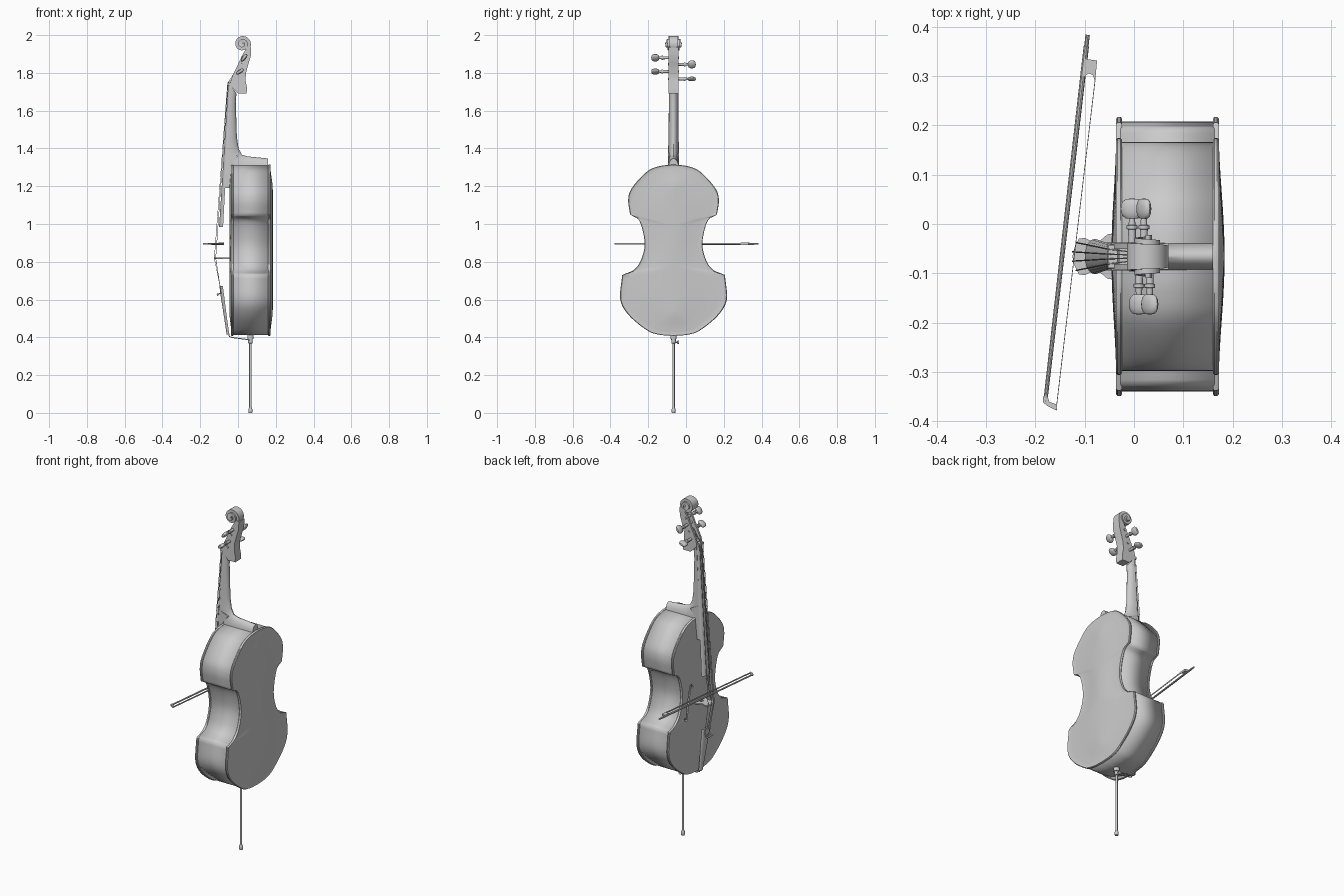
import bpy, bmesh
from math import sin, cos, pi, radians
from mathutils import Vector

if "Cube" in bpy.data.objects:
    bpy.data.objects.remove(bpy.data.objects["Cube"])

CY = -0.066   # symmetry plane of the instrument


def mesh(name, verts, faces, y0=CY):
    bm = bmesh.new()
    vs = [bm.verts.new((x, y + y0, z)) for x, y, z in verts]
    for f in faces:
        bm.faces.new([vs[i] for i in f])
    bmesh.ops.remove_doubles(bm, verts=bm.verts, dist=1e-5)
    bmesh.ops.recalc_face_normals(bm, faces=bm.faces)
    me = bpy.data.meshes.new(name)
    bm.to_mesh(me)
    bm.free()
    ob = bpy.data.objects.new(name, me)
    bpy.context.collection.objects.link(ob)
    return ob


def loft(name, rings, caps=True, y0=CY):
    n = len(rings[0])
    faces = [(k*n + i, k*n + (i+1) % n, (k+1)*n + (i+1) % n, (k+1)*n + i)
             for k in range(len(rings)-1) for i in range(n)]
    if caps:
        faces += [tuple(range(n)), tuple(range((len(rings)-1)*n, len(rings)*n))]
    return mesh(name, [p for r in rings for p in r], faces, y0)


def extrude(name, pts, vec, y0=CY):
    return loft(name, [pts, [tuple(Vector(p) + Vector(vec)) for p in pts]], True, y0)


def half_round(flat, crown, w, n=10):
    # flat side at one (x, z) point, crown at another, half width w
    return [(flat[0] + (crown[0]-flat[0])*sin(pi*i/n), w*cos(pi*i/n),
             flat[1] + (crown[1]-flat[1])*sin(pi*i/n)) for i in range(n+1)]


def turned(name, p, axis, prof, n=16, y0=CY):
    # round part: prof is a list of (distance along axis, radius)
    p, a = Vector(p), Vector(axis).normalized()
    u = a.orthogonal().normalized()
    v = a.cross(u)
    return loft(name, [[tuple(p + a*d + (u*cos(2*pi*i/n) + v*sin(2*pi*i/n))*r)
                        for i in range(n)] for d, r in prof], True, y0)


def wire(name, pts, r):
    cu = bpy.data.curves.new(name, 'CURVE')
    cu.dimensions = '3D'
    cu.bevel_depth, cu.bevel_resolution, cu.use_fill_caps = r, 1, True
    sp = cu.splines.new('POLY')
    sp.points.add(len(pts)-1)
    for q, (x, y, z) in zip(sp.points, pts):
        q.co = (x, y + CY, z, 1)
    ob = bpy.data.objects.new(name, cu)
    bpy.context.collection.objects.link(ob)


def smooth_path(pts, n=6):
    P = [Vector(p) for p in pts]
    P = [2*P[0]-P[1]] + P + [2*P[-1]-P[-2]]
    out = []
    for a, b, c, d in zip(P, P[1:], P[2:], P[3:]):
        for i in range(n):
            t = i/n
            out.append(.5*(2*b + (c-a)*t + (2*a-5*b+4*c-d)*t*t + (3*b-a-3*c+d)*t**3))
    return out + [P[-2]]


# Body outline (half width, height): upper bout, waist, lower bout
upper = smooth_path([(0, 1.315), (.075, 1.306), (.14, 1.278), (.219, 1.193), (.24, 1.13), (.23, 1.05)])
waist = smooth_path([(.23, 1.05), (.18, 1.015), (.153, .90), (.172, .81), (.21, .757), (.272, .73)])
lower = smooth_path([(.272, .73), (.282, .60), (.235, .515), (.14, .437), (.075, .414), (0, .408)])
half = upper[:-1] + waist[:-1] + lower
outline = half + [Vector((-p.x, p.y)) for p in half[-2:0:-1]]


def ring(f, x):
    # outline pulled in towards a central spine
    out = []
    for p in outline:
        s = .87 + (p.y-.87)*.7
        out.append((x, p.x*f, s + (p.y-s)*f))
    return out


def plate(name, x, side, apex):
    arch = [.93*i/10 for i in range(10)]
    h = lambda f: apex*cos(pi/2*f/.93)**2
    prof = [(f, h(f)) for f in arch] + [(.94, -.001), (.965, .0), (.985, .001), (1, -.003), (1, -.009), (.985, -.012)]
    prof += [(f, h(f)-.01) for f in [.93] + arch[::-1]]
    return loft(name, [ring(f, x + side*o) for f, o in prof], False)


front = plate("front_plate", -.036, -1, .010)
plate("back_plate", .172, 1, .012)
ribs = loft("ribs", [ring(.955, -.027), ring(.955, .163)], False)
sol = ribs.modifiers.new("thickness", 'SOLIDIFY')
sol.thickness, sol.offset = .006, 0

# Sound holes cut into the front plate
path = smooth_path([(.066, .918), (.072, .935), (.084, .932), (.089, .895), (.1, .84),
                    (.111, .785), (.116, .75), (.128, .747), (.134, .762)], 4)
for s in (-1, 1):
    rings = []
    for i, p in enumerate(path):
        t = (path[min(i+1, len(path)-1)] - path[max(i-1, 0)]).normalized()
        w = Vector((-t.y, t.x))*(.0055 - .002*sin(2*pi*i/(len(path)-1))**2)
        a, b = p + w, p - w
        rings.append([(-.07, s*a.x, a.y), (-.07, s*b.x, b.y), (-.01, s*b.x, b.y), (-.01, s*a.x, a.y)])
    cutter = loft("sound_hole_cutter", rings)
    cutter.hide_render = True
    cutter.hide_set(True)
    front.modifiers.new("sound_hole", 'BOOLEAN').object = cutter
    front.modifiers[-1].operation = 'DIFFERENCE'

# Neck sweeping into the heel, and its foot on the front plate
loft("neck", [half_round(*s) for s in (
    ((-.04, 1.735), (-.008, 1.69), .025), ((-.044, 1.66), (-.012, 1.65), .025),
    ((-.057, 1.44), (-.006, 1.46), .026), ((-.06, 1.37), (.003, 1.40), .027),
    ((-.05, 1.31), (.02, 1.367), .028), ((.02, 1.295), (.05, 1.358), .028),
    ((.09, 1.295), (.1, 1.353), .028), ((.16, 1.295), (.16, 1.347), .028))])
extrude("neck_foot", [(-.058, -.028, 1.39), (-.07, -.028, 1.19), (-.034, -.028, 1.19),
                      (-.03, -.028, 1.32), (0, -.028, 1.36)], (0, .056, 0))
loft("fingerboard", [half_round((-.039, 1.735), (-.052, 1.735), .022),
                     half_round((-.079, .985), (-.1, .985), .036)])
extrude("nut", [(-.036, -.023, 1.733), (-.054, -.023, 1.733), (-.053, -.023, 1.745), (-.034, -.023, 1.75)], (0, .046, 0))

# Pegbox: two cheeks and a back wall
f_edge = [(.035, 1.915), (.018, 1.885), (.0, 1.845), (-.022, 1.80), (-.036, 1.77), (-.042, 1.735)]
b_edge = [(-.01, 1.70), (.0, 1.692), (.046, 1.692), (.047, 1.725), (.04, 1.76), (.042, 1.80),
          (.056, 1.85), (.068, 1.89), (.07, 1.935), (.05, 1.94)]
for s, tag in ((-1, "left"), (1, "right")):
    extrude("pegbox_cheek_" + tag, [(x, s*.015, z) for x, z in f_edge + b_edge], (0, s*.011, 0))
extrude("pegbox_back", [(x, -.015, z) for x, z in
        [(.04, 1.93), (.045, 1.89), (.03, 1.85), (.012, 1.80), (-.005, 1.745), (-.03, 1.735)] + b_edge[:-1]], (0, .03, 0))

# Scroll: spiral stepping outwards towards the eye
rad = lambda t: .047 - .035*min(t, 2.2)/2.2
rings = []
for i in range(67):
    t = i/30
    a = radians(-35) + 2*pi*t
    ro, ri = rad(t), max(rad(t+1)*.85, .0) if t < 1.3 else .0005
    w = .022 + .022*t/2.2
    rings.append([(.023 + r*cos(a), y, 1.953 + r*sin(a)) for r, y in ((ro, -w), (ro, w), (ri, w), (ri, -w))])
loft("scroll", rings)

# Tuning pegs
for x, z, s, tilt in ((.032, 1.88, -1, 50), (.02, 1.845, 1, 60), (.01, 1.807, -1, 35), (-.004, 1.768, 1, 15)):
    turned("peg_shaft", (x, -s*.03, z), (0, s, 0),
           [(0, .006), (.085, .008), (.086, .011), (.093, .011), (.094, .007), (.108, .006)])
    c, t = .097, radians(tilt)
    rings = []
    for k in range(9):
        d, r = -.021*cos(pi*k/8), max(sin(pi*k/8)**.6, .02)
        rings.append([(x + .024*r*cos(q)*cos(t) - .011*r*sin(q)*sin(t), s*(c + d),
                       z + .024*r*cos(q)*sin(t) + .011*r*sin(q)*cos(t))
                      for q in [2*pi*i/16 for i in range(16)]])
    loft("peg_head", rings)

# Bridge with arched feet and waist
side = [(-.046, .016), (-.045, .046), (-.054, .045), (-.068, .033), (-.085, .03), (-.1, .038), (-.112, .036), (-.121, .018)]
prof = [(-.066, 0), (-.06, .01)] + side + [(-.125, 0)] + [(x, -y) for x, y in side[::-1]] + [(-.06, -.01)]
extrude("bridge", [(x, y, .815) for x, y in prof], (0, 0, .007))

# Tailpiece, fine tuners and tail cord
loft("tailpiece", [half_round(*s) for s in (
    ((-.08, .672), (-.098, .672), .034), ((-.076, .64), (-.095, .64), .034),
    ((-.058, .50), (-.073, .50), .022), ((-.046, .415), (-.06, .415), .015))])
for s in (-1, 1):
    wire("tail_cord", [(-.05, s*.008, .425), (-.046, s*.008, .405), (-.03, s*.008, .399), (.06, s*.01, .387)], .003)
for i in range(4):
    y = (i-1.5)*.0145
    turned("fine_tuner", (-.085, y, .638), (-.03, 0, -.016),
           [(0, .003), (.022, .003), (.023, .0055), (.03, .0055)], 10)
    turned("fine_tuner_arm", (-.088, y, .635), (-.01, 0, .045), [(0, .003), (.035, .003)], 8)
    # Strings
    k = abs(i-1.5)/1.5
    wire("string", [(-.056 + .003*k, (i-1.5)*.01, 1.745), (-.126 + .008*k*k, (i-1.5)*.019, .819),
                    (-.094, y, .665)], .0014)
    wire("string_end", [(-.056 + .003*k, (i-1.5)*.01, 1.745), (-.004, (i-1.5)*.006, 1.768 + .028*(i % 3))], .0012)

# Endpin
turned("endpin_rod", (.066, 0, 0), (0, 0, 1), [(.01, .0065), (.40, .0065)])
turned("endpin_tip", (.066, 0, 0), (0, 0, 1), [(0, .009), (.006, .011), (.018, .011), (.028, .007)])
turned("endpin_collar", (.066, 0, 0), (0, 0, 1), [(.368, .010), (.37, .012), (.39, .012), (.391, .017), (.412, .017)])
turned("endpin_screw", (.066, 0, .374), (0, 1, 0), [(0, .004), (.019, .004), (.02, .009), (.028, .009)])

# Bow: stick, tip, frog and hair
a, b = Vector((-.180, -.36, .895)), Vector((-.094, .385, .895))
turned("bow_stick", a, b - a, [(0, .0042), (.66, .0055), (.725, .0055), (.726, .0045), (.749, .0045)], 10, 0)
extrude("bow_tip", [(-.185, -.35, .891), (-.185, -.362, .891), (-.175, -.37, .891), (-.156, -.379, .891),
                    (-.158, -.366, .891), (-.172, -.361, .891), (-.176, -.348, .891)], (0, 0, .008), 0)
extrude("bow_frog", [(-.1, .335, .889), (-.075, .332, .889), (-.079, .288, .889), (-.083, .302, .889),
                     (-.092, .306, .889), (-.103, .298, .889)], (0, 0, .012), 0)
extrude("bow_hair", [(-.1585, -.374, .891), (-.157, -.374, .891), (-.0785, .29, .891), (-.080, .29, .891)],
        (0, 0, .008), 0)

# Smooth shading with crisp edges
for o in bpy.context.scene.objects:
    if o.type == 'MESH' and not o.hide_render:
        o.select_set(True)
        bpy.context.view_layer.objects.active = o
bpy.ops.object.shade_smooth_by_angle(angle=radians(35))
